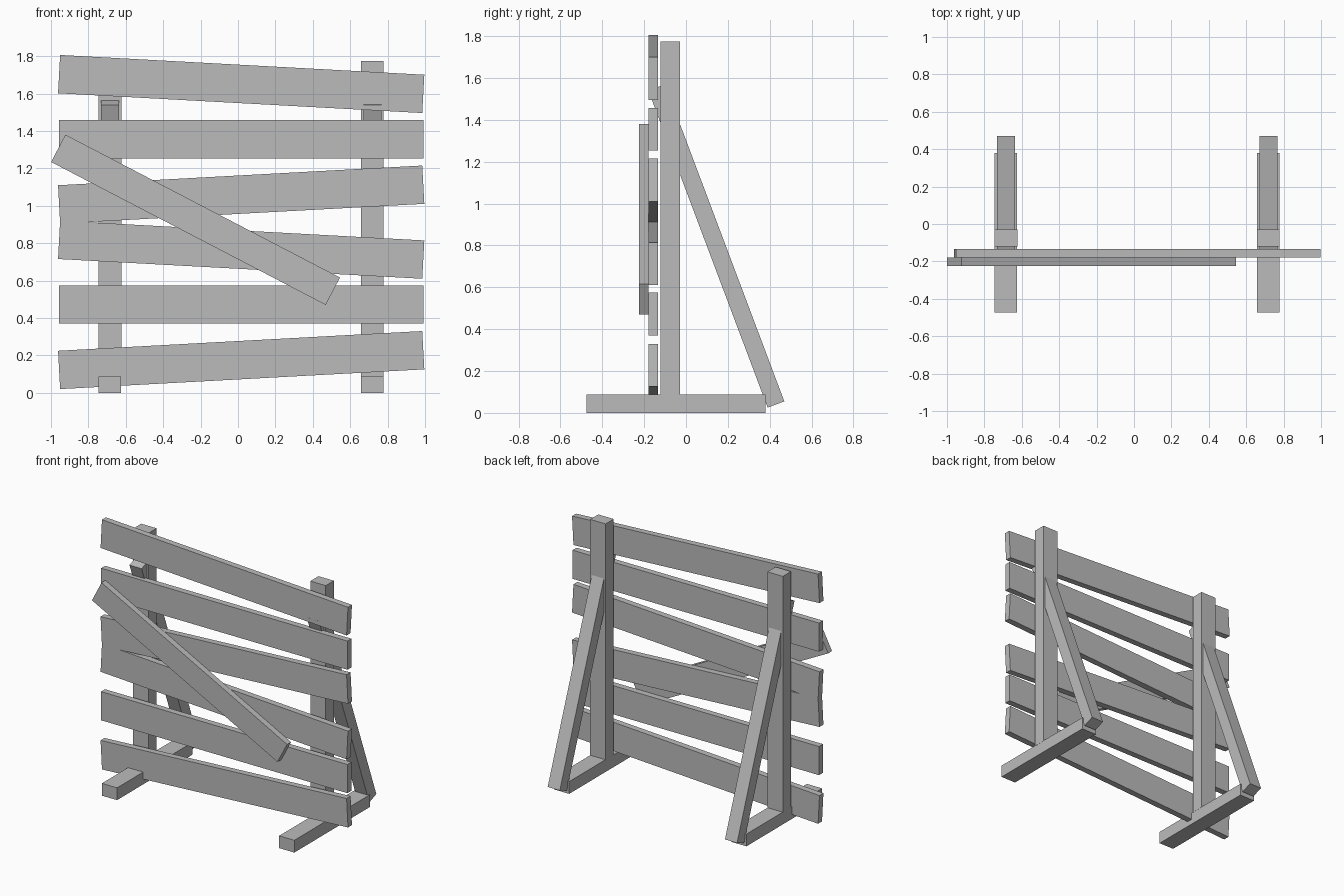
import bpy, bmesh
from math import radians, atan2
from mathutils import Matrix, Vector

cube = bpy.data.objects.get("Cube")
if cube:
    bpy.data.objects.remove(cube, do_unlink=True)

GREY = (0.5, 0.5, 0.5, 1)
mat = bpy.data.materials.new("grey_wood")
mat.use_nodes = True
mat.diffuse_color = GREY
mat.node_tree.nodes["Principled BSDF"].inputs["Base Color"].default_value = GREY


def board(name, size, centre, angle=0, axis='Y'):
    """Flat-faced box of the given size, turned about one axis."""
    bm = bmesh.new()
    bmesh.ops.create_cube(bm, size=1, matrix=Matrix.Diagonal((*size, 1)))
    mesh = bpy.data.meshes.new(name)
    bm.to_mesh(mesh)
    bm.free()
    mesh.materials.append(mat)
    obj = bpy.data.objects.new(name, mesh)
    obj.matrix_world = Matrix.Translation(centre) @ Matrix.Rotation(angle, 4, axis)
    bpy.context.collection.objects.link(obj)
    return obj


# Two supports: foot, upright post and sloping rear brace
brace_low, brace_high = Vector((0, 0.43, 0.04)), Vector((0, -0.14, 1.555))
slope = brace_high - brace_low
for side, x in (("right", -0.685), ("left", 0.718)):
    board(f"{side}_foot", (0.12, 0.855, 0.088), (x, -0.047, 0.044))
    board(f"{side}_post", (0.122, 0.092, 1.69), (x, -0.075, 0.93))
    middle = (brace_low + brace_high) / 2 + Vector((x, 0, 0))
    board(f"{side}_brace", (0.096, 0.085, slope.length), middle,
          atan2(-slope.y, slope.z), 'X')

# Six planks across the front, alternately tilted (height, tilt in degrees)
planks = [(0.175, 3.1), (0.472, 0), (0.765, -3.1),
          (1.06, 3.1), (1.355, 0), (1.651, -3.1)]
for i, (z, tilt) in enumerate(planks, 1):
    board(f"plank_{i}", (1.95, 0.045, 0.205), (0.017, -0.157, z), -radians(tilt))

# Diagonal board nailed over the planks
board("diagonal_plank", (1.655, 0.044, 0.165), (-0.227, -0.202, 0.925), radians(27.5))
